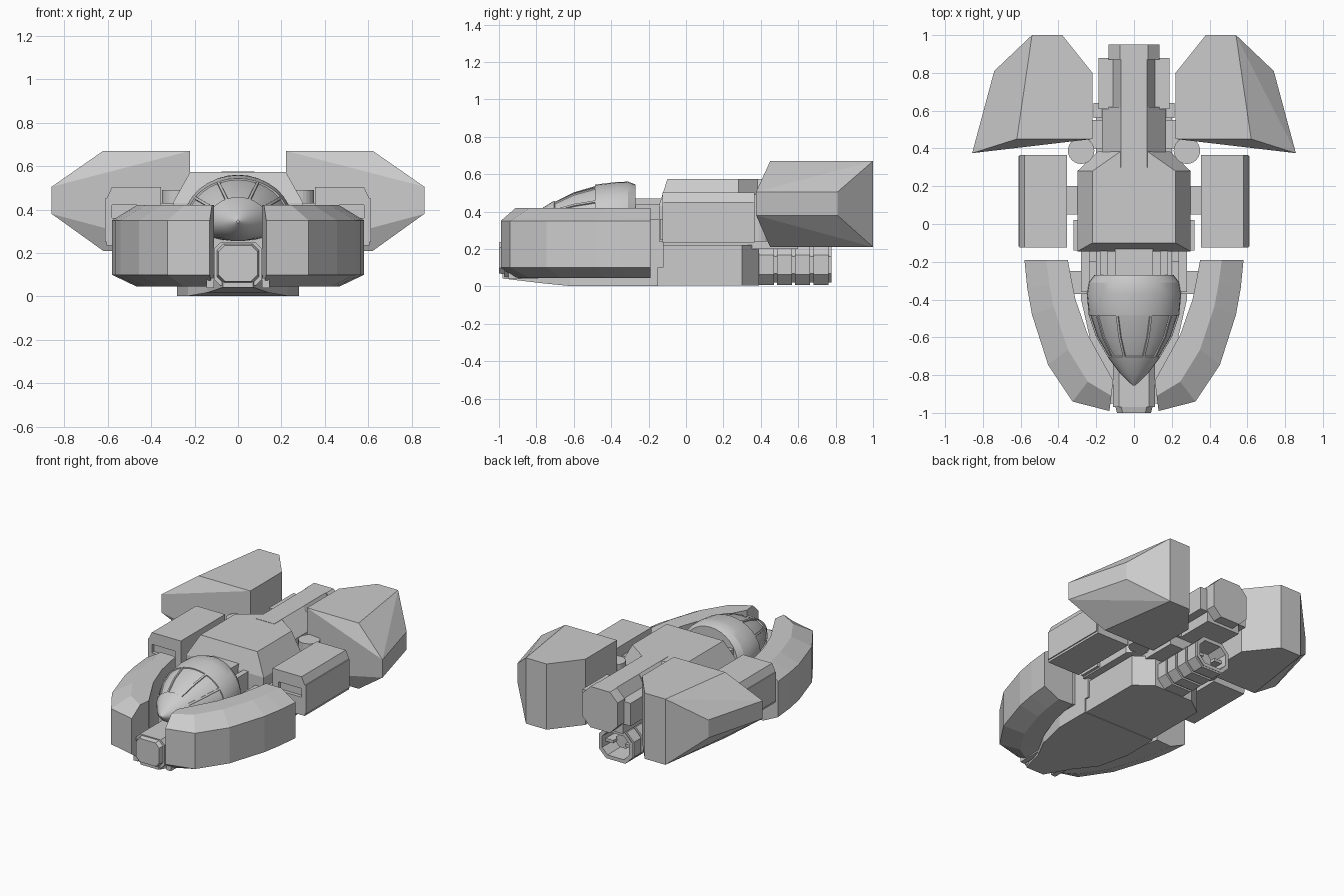
import bpy
import bmesh
from math import cos, sin, pi, radians
from mathutils import Vector

default_cube = bpy.data.objects.get("Cube")
if default_cube:
    bpy.data.objects.remove(default_cube, do_unlink=True)

# Single hull colour
GREY = (0.6, 0.6, 0.6, 1.0)
hull_grey = bpy.data.materials.new("hull_grey")
hull_grey.use_nodes = True
hull_grey.diffuse_color = GREY
for node in hull_grey.node_tree.nodes:
    if node.type == "BSDF_PRINCIPLED":
        node.inputs["Base Color"].default_value = GREY


def finish(name, bm, mirror=False):
    bmesh.ops.recalc_face_normals(bm, faces=bm.faces[:])
    mesh = bpy.data.meshes.new(name)
    bm.to_mesh(mesh)
    bm.free()
    mesh.materials.append(hull_grey)
    obj = bpy.data.objects.new(name, mesh)
    bpy.context.scene.collection.objects.link(obj)
    if mirror:
        add_mirror(obj)
    return obj


def add_mirror(obj):
    modifier = obj.modifiers.new("mirror", "MIRROR")
    modifier.use_axis[0] = True
    modifier.use_mirror_merge = False


def loft_mesh(rings):
    """Bridge matching closed rings of points and cap both ends."""
    bm = bmesh.new()
    loops = [[bm.verts.new(point) for point in ring] for ring in rings]
    count = len(loops[0])
    for lower, upper in zip(loops, loops[1:]):
        for i in range(count):
            j = (i + 1) % count
            bm.faces.new((lower[i], lower[j], upper[j], upper[i]))
    bm.faces.new(loops[0][::-1])
    bm.faces.new(loops[-1])
    return bm


def loft(name, rings, mirror=False):
    return finish(name, loft_mesh(rings), mirror)


def box(name, xs, ys, zs, mirror=False):
    corners = [(xs[0], ys[0]), (xs[1], ys[0]), (xs[1], ys[1]), (xs[0], ys[1])]
    return loft(name, [[(x, y, z) for x, y in corners] for z in zs], mirror)


def centre_box(name, half_width, ys, zs):
    return box(name, (-half_width, half_width), ys, zs)


def symmetric(half, z):
    """Close a right-hand outline across the centre line at height z."""
    right = [(x, y, z) for x, y in half]
    return right + [(-x, y, z) for x, y, z in reversed(right)]


def octagon(y, half_width, low, high, cut):
    """Rectangle with clipped corners, facing along y."""
    w, c = half_width, cut
    half = [(w - c, low), (w, low + c), (w, high - c), (w - c, high)]
    points = half + [(-x, z) for x, z in reversed(half)]
    return [(x, y, z) for x, z in points]


# Curved front mandibles: outer and inner outline, one chamfered section each
outer = [(.58, -.19), (.565, -.34), (.54, -.48), (.455, -.745), (.325, -.94), (.13, -.99)]
inner = [(.35, -.19), (.33, -.3), (.31, -.4), (.245, -.585), (.165, -.73), (.11, -.83)]
section = [(0, .05), (0, .42), (.5, .42), (1, .35), (1, .1), (.5, .045)]
rings = []
for a, b in zip(inner, outer):
    rings.append([Vector((*a, z)).lerp(Vector((*b, z)), u) for u, z in section])
loft("mandible", rings, True)

# Lower hull and the sloped keel plate under the nose
hull = [(.27, -.2), (.27, .3), (.15, .39)]
loft("lower_hull", [symmetric(hull, z) for z in (.005, .22)])
keel = [(.07, -.98), (.14, -.78), (.23, -.62), (.28, -.4), (.28, -.15)]
keel_low = [(x, y, max(.002, -.12 * (y + .63))) for x, y in keel]
keel_low += [(-x, y, z) for x, y, z in reversed(keel_low)]
loft("keel_plate", [keel_low, symmetric(keel, .1)])
box("mandible_root", (.24, .36), (-.37, -.25), (.1, .34), True)
box("keel_runner", (.11, .145), (-.95, -.75), (.04, .085), True)

# Nose block
loft("nose_block", [octagon(-.97, .11, .05, .25, .03), octagon(-.72, .11, .05, .25, .03)])
loft("nose_cap", [octagon(-1, .09, .07, .235, .03), octagon(-.96, .1, .06, .245, .03)])

# Cockpit: a pointed shell of rings, with recessed glass panels
SEGMENTS = 32
stations = [(-.27, .21, .2), (-.31, .24, .215), (-.37, .25, .213), (-.48, .24, .2),
            (-.6, .2, .165), (-.71, .135, .11), (-.79, .075, .06), (-.835, .03, .025), (-.855, .006, .006)]
rings = []
for y, width, rise in stations:
    ring = []
    for i in range(SEGMENTS):
        angle = 2 * pi * i / SEGMENTS
        height = rise if cos(angle) > 0 else min(rise, .09)
        ring.append((width * sin(angle), y, .345 + height * cos(angle)))
    rings.append(ring)
bm = loft_mesh(rings)
bmesh.ops.recalc_face_normals(bm, faces=bm.faces[:])
bm.faces.ensure_lookup_table()
glass_rows = [3, 4]
panels = [range(-8, -5), range(-5, -2), range(-2, 2), range(2, 5), range(5, 8)]
groups = [[bm.faces[row * SEGMENTS + i % SEGMENTS] for row in glass_rows for i in panel]
          for panel in panels]
for group in groups:
    bmesh.ops.inset_region(bm, faces=group, thickness=.006, use_even_offset=True)
    bmesh.ops.inset_region(bm, faces=group, thickness=.002, depth=-.007, use_even_offset=True)
cockpit = finish("cockpit", bm)
bpy.ops.object.select_all(action="DESELECT")
cockpit.select_set(True)
bpy.context.view_layer.objects.active = cockpit
bpy.ops.object.shade_smooth_by_angle(angle=radians(25))
cockpit.select_set(False)

# Cockpit cradle and neck
centre_box("cockpit_cradle", .2, (-.6, -.15), (.08, .3))
centre_box("neck", .1, (-.3, -.1), (.25, .47))
box("neck_rail", (.14, .18), (-.29, -.12), (.28, .44), True)
box("shoulder_rail", (.235, .28), (-.36, -.12), (.1, .36), True)

# Main upper body with sloped shoulders
belly = [(.3, -.145), (.3, .28), (.19, .385)]
roof = [(.22, -.1), (.22, .28), (.07, .385)]
loft("main_body", [symmetric(belly, .24), symmetric(belly, .43), symmetric(roof, .573)])
centre_box("core_spine", .2, (-.18, .6), (.2, .3))
box("body_step", (.28, .32), (-.14, .02), (.25, .36), True)

# Tail boom, its flank blocks and the rear cap
boom = [(.17, .27), (.17, .46), (.07, .575)]
boom += [(-x, z) for x, z in reversed(boom)]
loft("tail_boom", [[(x, y, z) for x, z in boom] for y in (.3, .62)])
loft("tail_rear", [[(x * .75 if abs(x) > .1 else x, y, z) for x, z in boom] for y in (.6, .88)])
box("tail_flank", (.11, .187), (.61, .88), (.34, .5), True)
loft("tail_cap", [octagon(y, .135, .29, .575, .06) for y in (.87, .95)])
box("tail_clamp", (.16, .215), (.56, .64), (.36, .44), True)
box("tail_stud", (.16, .2), (.5, .53), (.38, .42), True)

# Ribbed, hollow lower engine
profile = [(.36, 0)]
for i in range(4):
    start = .39 + i * .097
    profile += [(start, 0), (start + .08, 0), (start + .08, .012), (start + .097, .012)]
profile += [(.778, 0), (.778, .025), (.6, .03)]
loft("engine_tube", [octagon(y, .13 - d, .008 + d, .222 - d, .055 - d * .5) for y, d in profile])
loft("engine_core", [octagon(y, .05, .07, .16, .025) for y in (.58, .7)])
box("engine_fin", (.045, .105), (.6, .74), (.105, .125), True)

# Side pods with a front slot
pod_section = [(.355, .235), (.605, .235), (.605, .45), (.58, .503), (.355, .503)]
pod = loft("side_pod", [[(x, y, z) for x, z in pod_section] for y in (-.125, .365)])
cutter = box("slot_cutter", (.4, .58), (-.2, -.1), (.36, .42))
cutter.hide_render = True
cutter.hide_viewport = True
slot = pod.modifiers.new("slot", "BOOLEAN")
slot.operation = "DIFFERENCE"
slot.solver = "EXACT"
slot.object = cutter
add_mirror(pod)
box("pod_side_plate", (.6, .612), (-.12, .36), (.25, .45), True)
box("pod_strut", (.28, .37), (.05, .2), (.29, .43), True)

# Wing pivots
bm = bmesh.new()
bmesh.ops.create_cone(bm, cap_ends=True, segments=24, radius1=.07, radius2=.07, depth=.25)
bmesh.ops.translate(bm, verts=bm.verts[:], vec=(.28, .388, .365))
finish("wing_pivot", bm, True)
box("wing_root", (.15, .26), (.4, .55), (.3, .42), True)

# Rear wings: flat top and bottom with a bulging outer edge
flat = [(.22, .45), (.22, .8), (.38, 1), (.54, 1), (.62, .45)]
edge = [(.857, .375), (.74, .81)]
bm = bmesh.new()
for z, edge_z in ((.67, .505), (.21, .38)):
    for x, y in flat:
        bm.verts.new((x, y, z))
    for x, y in edge:
        bm.verts.new((x, y, edge_z))
bmesh.ops.convex_hull(bm, input=bm.verts[:])
bmesh.ops.dissolve_limit(bm, angle_limit=radians(1), verts=bm.verts[:], edges=bm.edges[:])
finish("rear_wing", bm, True)
